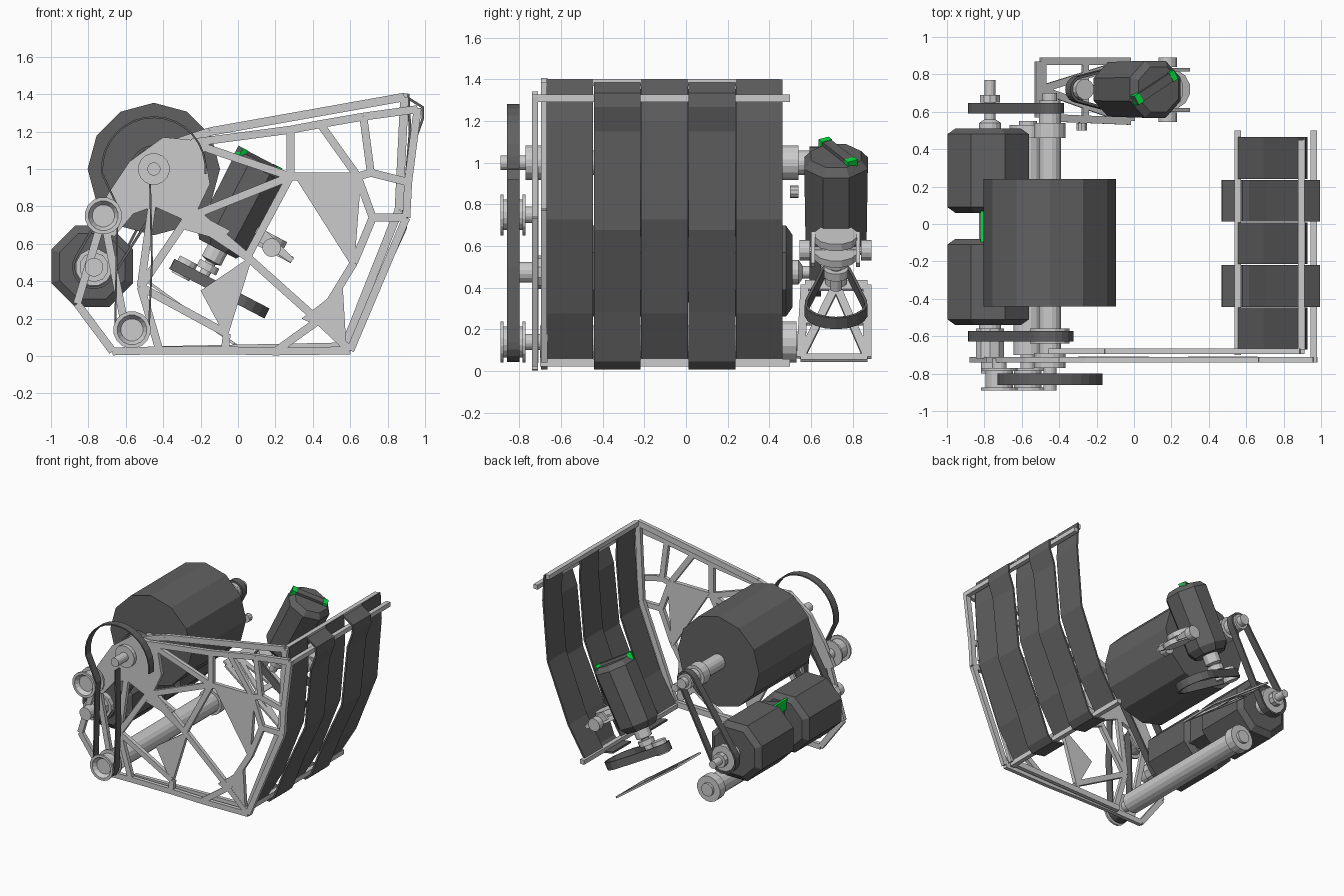
import bpy, bmesh, math
from mathutils import Vector as V

if "Cube" in bpy.data.objects:
    bpy.data.objects.remove(bpy.data.objects["Cube"])


def material(name, c):
    m = bpy.data.materials.new(name)
    m.diffuse_color = (*c, 1)
    m.use_nodes = True
    m.node_tree.nodes["Principled BSDF"].inputs["Base Color"].default_value = m.diffuse_color
    return m


DARK = material("dark_grey", (.12, .12, .12))
GREEN = material("green", (0, .75, .05))


def finish(name, bm, mat=None):
    bmesh.ops.recalc_face_normals(bm, faces=bm.faces[:])
    me = bpy.data.meshes.new(name)
    bm.to_mesh(me)
    bm.free()
    ob = bpy.data.objects.new(name, me)
    bpy.context.collection.objects.link(ob)
    if mat:
        me.materials.append(mat)
    return ob


def prism(name, pts, y0, y1, mat=None):
    """Extrude an x-z outline along y."""
    bm = bmesh.new()
    f = bm.faces.new([bm.verts.new((x, y0, z)) for x, z in pts])
    ext = bmesh.ops.extrude_face_region(bm, geom=[f])['geom']
    bmesh.ops.translate(bm, vec=(0, y1 - y0, 0), verts=[v for v in ext if isinstance(v, bmesh.types.BMVert)])
    return finish(name, bm, mat)


def bar(name, p, q, w, t, n=(0, 1, 0), mat=None):
    """Rectangular bar from p to q; w across, t along n."""
    p, q, n = V(p), V(q), V(n).normalized()
    d = (q - p).normalized()
    s = d.cross(n).normalized() * w / 2
    n = s.cross(d).normalized() * t / 2
    bm = bmesh.new()
    a, b = [[bm.verts.new(c + s * i + n * j) for i, j in ((-1, -1), (1, -1), (1, 1), (-1, 1))] for c in (p, q)]
    bm.faces.new(a)
    bm.faces.new(b)
    for i in range(4):
        bm.faces.new((a[i], a[i - 1], b[i - 1], b[i]))
    return finish(name, bm, mat)


def lathe(name, prof, o, sides=16, axis=(0, 1, 0), mat=None, phase=.5):
    """Revolve (radius, height) pairs around an axis through o."""
    rot = V(axis).to_track_quat('Z', 'Y')
    bm = bmesh.new()
    rings = []
    for r, h in prof:
        rings.append([bm.verts.new(V(o) + rot @ V((r * math.cos(a), r * math.sin(a), h)))
                      for a in [math.tau * (i + phase) / sides for i in range(sides)]])
    for a, b in zip(rings, rings[1:]):
        for i in range(sides):
            bm.faces.new((a[i - 1], a[i], b[i], b[i - 1]))
    bm.faces.new(rings[0])
    bm.faces.new(rings[-1])
    return finish(name, bm, mat)


def rod(name, r, y0, y1, x, z, sides=16, mat=None, phase=.5):
    return lathe(name, [(r, y0), (r, y1)], (x, 0, z), sides, mat=mat, phase=phase)


def ribbon(name, pts, wide, thick, closed=False, mat=DARK):
    """Solid band following 3D points, widened by a vector."""
    pts, wide = [V(p) for p in pts], V(wide)
    n = len(pts)
    bm = bmesh.new()
    rings = []
    for i, p in enumerate(pts):
        a = pts[i - 1] if closed or i else p
        b = pts[(i + 1) % n] if closed or i < n - 1 else p
        s = (b - a).cross(wide).normalized() * thick / 2
        rings.append([bm.verts.new(c) for c in (p - s, p + s, p + s + wide, p - s + wide)])
    for i in range(0 if closed else 1, n):
        for j in range(4):
            bm.faces.new((rings[i - 1][j - 1], rings[i - 1][j], rings[i][j], rings[i][j - 1]))
    if not closed:
        bm.faces.new(rings[0])
        bm.faces.new(rings[-1])
    return finish(name, bm, mat)


def arc(c, r, a0, a1, n=10):
    return [(c[0] + r * math.cos(a0 + (a1 - a0) * i / n), c[1] + r * math.sin(a0 + (a1 - a0) * i / n))
            for i in range(n + 1)]


def belt_path(c1, r1, c2, r2):
    """Loop around two circles."""
    dx, dy = c2[0] - c1[0], c2[1] - c1[1]
    a, b = math.atan2(dy, dx), math.acos((r1 - r2) / math.hypot(dx, dy))
    return arc(c1, r1, a + b, a + math.tau - b) + arc(c2, r2, a - b, a + b)


# Side frame: outer plate of struts
N = dict(T0=(-.25, 1.14), T1=(.28, 1.21), T2=(.44, 1.24), T3=(.67, 1.28), T4=(.96, 1.32), R1=(.90, .74),
         R2=(.60, .03), B1=(.2, .025), B2=(-.07, .03), B3=(-.42, .03), B4=(-.67, .025), L1=(-.86, .28),
         C1=(.28, .96), C2=(.64, .96), C3=(.62, .5), D=(.05, .53), E=(-.06, .12), F=(.43, .19), G=(-.52, .37),
         H=(-.44, .95), J=(-.27, .74), K=(.72, .74), M=(.71, .98), Q=(.91, .93), P=(-.72, .75), S=(-.6, .14),
         U1=(.24, 1.2), U2=(.24, .98))
EDGES = ("T0T1 T1T2 T2T3 T3T4 T4Q Q R1 R1R2 R2B1 B1B2 B2B3 B3B4 B4L1 L1P H G G E H D J D D C1 C1J C1C2 C1T1 "
         "C1T0 C2T2 C2M M T3 M Q C2K K R1 K C3 C3F D F F R2 F B1 E B2 G B3 P S J G").replace(" ", "")
keys, i = [], 0
while i < len(EDGES):
    k = EDGES[i:i + 2] if EDGES[i:i + 2] in N else EDGES[i]
    keys.append(k)
    i += len(k)
for a, b in zip(keys[::2], keys[1::2]):
    (x0, z0), (x1, z1) = N[a], N[b]
    bar("frame_strut", (x0, -.725, z0), (x1, -.725, z1), .042, .03)
for g in ([(.29, .98), (.66, .98), (.62, .46)], [(-.2, .35), (.08, .54), (-.06, .09)],
          [(.34, .2), (.56, .37), (.58, .04), (.43, .16)], [(-.25, .78), (-.04, .67), (-.09, .62), (-.3, .68)]):
    prism("frame_gusset", g, -.738, -.708)
prism("frame_head", [(-.79, .68), (-.66, .64), (-.56, .76), (-.45, .80), (-.25, .71), (-.15, .92), (-.19, 1.15),
                     (-.40, 1.17), (-.58, 1.04), (-.70, .86)], -.74, -.71)

# Side frame: inner rails
inner = [(-.45, 1.1), (-.15, 1.2), (.89, 1.385), (.86, .78), (.57, .05), (-.42, .03)]
for a, b in zip(inner, inner[1:]):
    bar("inner_rail", (a[0], -.68, a[1]), (b[0], -.68, b[1]), .045, .03)

# Woven wall slats: alternate ones pass inside and outside the cross bars
odd = [(.55, .035), (.70, .28), (.88, .73), (.92, 1.2), (.91, 1.4)]
even = [(.47, .035), (.58, .015), (.62, .05), (.715, .29), (.895, .68), (.945, 1.15), (.988, 1.27), (.988, 1.33),
        (.90, 1.385)]
for k in range(5):
    y0 = -.67 + k * .2275
    ribbon("wall_slat", [(x, y0, z) for x, z in (even if k % 2 else odd)], (0, .224, 0), .014)
for x, z, y0, y1 in ((.96, 1.31, -.74, .5), (.895, 1.385, -.67, .45), (.555, .04, -.70, .5)):
    bar("wall_cross_bar", (x, y0, z), (x, y1, z), .035, .035, (0, 0, 1))

# Main drum and shaft
HX, HZ = -.45, 1.0
rod("drum", .354, -.44, .24, HX, HZ, 12, DARK, 0)
lathe("drum_shaft", [(.035, -.89), (.035, -.76), (.06, -.74), (.06, .62), (.04, .62), (.04, .70)], (HX, 0, HZ))
rod("drum_bearing", .085, -.77, -.69, HX, HZ)
rod("shaft_collar", .085, .46, .54, HX, HZ)
rod("small_spacer", .03, .5, .54, -.28, .86, 10)

# Double-barrel motor
MX, MZ = -.78, .48
for y0, y1 in ((-.54, -.08), (.06, .51)):
    lathe("motor_barrel", [(.19, y0), (.236, y0 + .03), (.236, y1 - .03), (.19, y1)], (MX, 0, MZ), 8, mat=DARK)
prism("motor_bridge", [(-.8, .33), (-.6, .38), (-.6, .6), (-.8, .66)], -.12, .09, DARK)
bar("motor_status_strip", (-.81, -.1, .64), (-.81, .07, .64), .02, .08, (0, 0, 1), GREEN)
lathe("motor_shaft", [(.05, -.80), (.05, -.62), (.06, -.56), (.06, .54), (.03, .56), (.03, .77)], (-.77, 0, .475))
rod("motor_front_hub", .08, -.72, -.56, -.77, .475, 10)
rod("motor_shaft_nut", .055, .65, .69, -.77, .475, 10)

# Drive belts with pulleys at both ends of the motor
for y, r in ((-.6, .12), (.62, .07)):
    pts = belt_path((-.77, .475), .11, (HX, HZ), r)
    ribbon("drive_belt", [(x, y - .028, z) for x, z in pts], (0, .056, 0), .014, True)
    rod("drive_pulley_motor", .1, y - .02, y + .02, -.77, .475, 12)
    rod("drive_pulley_drum", r - .01, y - .04, y + .04, HX, HZ, 12)

# Bottom roller with end caps
lathe("roller", [(.08, -.70), (.08, .46), (.10, .46), (.10, .53), (.05, .53), (.05, .55)], (-.567, 0, .14))


def pulley(name, x, z, r, ends):
    """Flanged pulley with a recessed front face."""
    y = -.83
    lathe(name, [(r * .3, y - .03), (r * .6, y - .03), (r * .8, y - .06), (r, y - .06), (r, y - .045),
                 (r * .75, y - .045), (r * .75, y + .045), (r, y + .045), (r, y + .06), (r * .4, y + .06),
                 (r * .4, ends)], (x, 0, z))


pulley("idler_pulley", -.72, .75, .1, -.72)
pulley("roller_pulley", -.567, .14, .1, -.69)

# Long outer belt, open over the drum
path = arc((HX, HZ), .277, -.1, math.radians(185), 16) + [(-.635, .78), (-.645, .7)] \
    + arc((-.567, .14), .09, math.pi, math.tau, 8) + [(-.46, .5), (-.47, .92)]
ribbon("outer_belt", [(x, -.86, z) for x, z in path], (0, .06, 0), .01)

# Tilted motor
AX = V((.463, 0, .886))
AX.normalize()
U = V((AX.z, 0, -AX.x))
base = V((-.1, .72, .59))
lathe("tilted_motor", [(.12, -.02), (.158, .03), (.165, .46), (.13, .5)], base, 8, AX, DARK)
lathe("tilted_motor_shaft", [(.03, -.22), (.03, -.1), (.06, -.09), (.06, .0)], base, 12, AX)
pts = [V((0, .66, 1.09)), V((.21, .80, .98))]
d = pts[1] - pts[0]
bar("motor_top_bar", pts[0], pts[1], .05, .06, AX, DARK)
for p, s in ((pts[0], 1), (pts[1], -1)):
    bar("motor_top_light", p, p + d * .12 * s, .055, .065, AX, GREEN)

# Tilted belt: large and small pulley in the plane square to the motor axis
bc = V((-.29, .72, .46))
loop = [bc + U * u + V((0, v, 0)) - AX * .03 for u, v in belt_path((0, 0), .065, (.35, 0), .145)]
ribbon("tilted_belt", loop, AX * .06, .014, True)
lathe("tilted_small_pulley", [(.055, -.04), (.055, .06)], bc, 12, AX)
lathe("tilted_gear", [(.06, -.02), (.06, .02)], base - AX * .13, 12, AX)

# Bracket discs and guide wheels beside the tilted motor
for c in ((.2, .72, .56), (.165, .72, .64)):
    lathe("bracket_disc", [(.105, -.018), (.105, .018)], c, 12, AX)
for y in (.57, .865):
    rod("guide_wheel", .05, y - .025, y + .025, .18, .58, 14)
    s = -1 if y > .7 else 1
    prism("wheel_bracket", [(.1, .62), (.15, .67), (.3, .52), (.28, .5)], y + .03 * s, y + .05 * s)
rod("wheel_axle", .018, .55, .88, .18, .58, 10)

# Slanted open mounting plate
A, B, C, E = V((-.5, .57, .41)), V((-.5, .87, .41)), V((-.02, .87, .065)), V((-.02, .55, .065))
nrm = (B - A).cross(E - A)
mid = (A + B) / 2
for p, q, w in ((A, B, .07), (B, C, .04), (C, E, .05), (E, A, .04), (mid, C, .04), (mid, E, .04),
                ((A + E) / 2, (B + C) / 2, .04)):
    bar("mount_plate_strut", p, q, w, .014, nrm)
